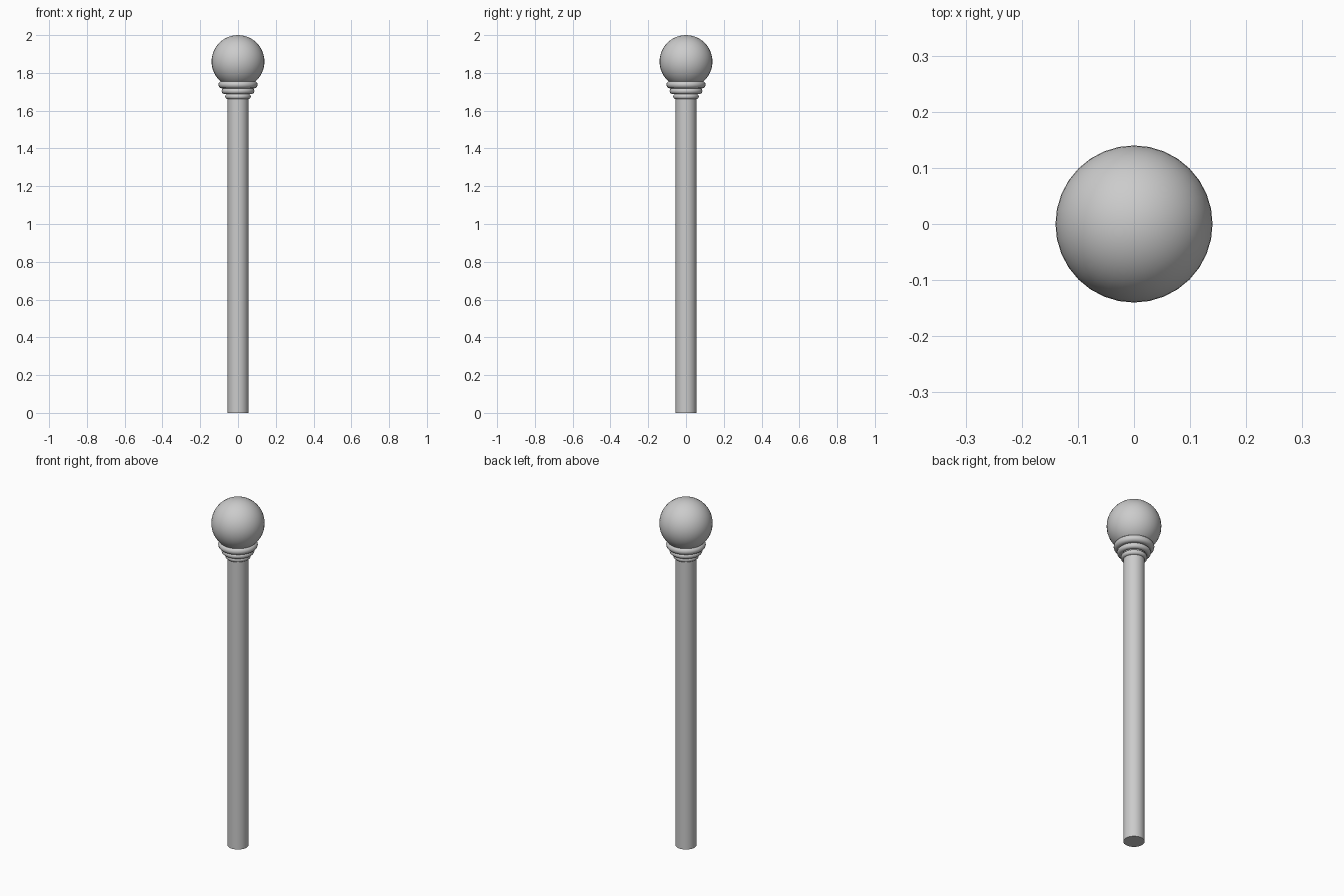
import bpy, math

if "Cube" in bpy.data.objects:
    bpy.data.objects.remove(bpy.data.objects["Cube"])

grey = bpy.data.materials.new("plain grey")
grey.diffuse_color = (0.6, 0.6, 0.6, 1)
grey.use_nodes = True
grey.node_tree.nodes["Principled BSDF"].inputs["Base Color"].default_value = grey.diffuse_color


def finish(name):
    ob = bpy.context.object
    ob.name = name
    ob.data.materials.append(grey)
    bpy.ops.object.shade_smooth_by_angle(angle=math.radians(40))


# Pole
bpy.ops.mesh.primitive_cylinder_add(vertices=32, radius=0.055, depth=1.72, location=(0, 0, 0.86))
finish("pole")

# Ball on top
bpy.ops.mesh.primitive_uv_sphere_add(segments=32, ring_count=24, radius=0.14, location=(0, 0, 1.86))
finish("ball")

# Stacked collar rings: height, outer radius, tube radius
for i, (z, outer, tube) in enumerate([(1.738, 0.104, 0.02), (1.704, 0.087, 0.016), (1.675, 0.068, 0.014)]):
    bpy.ops.mesh.primitive_torus_add(major_segments=32, minor_segments=12,
                                     major_radius=outer - tube, minor_radius=tube, location=(0, 0, z))
    finish(f"collar_ring_{i + 1}")
